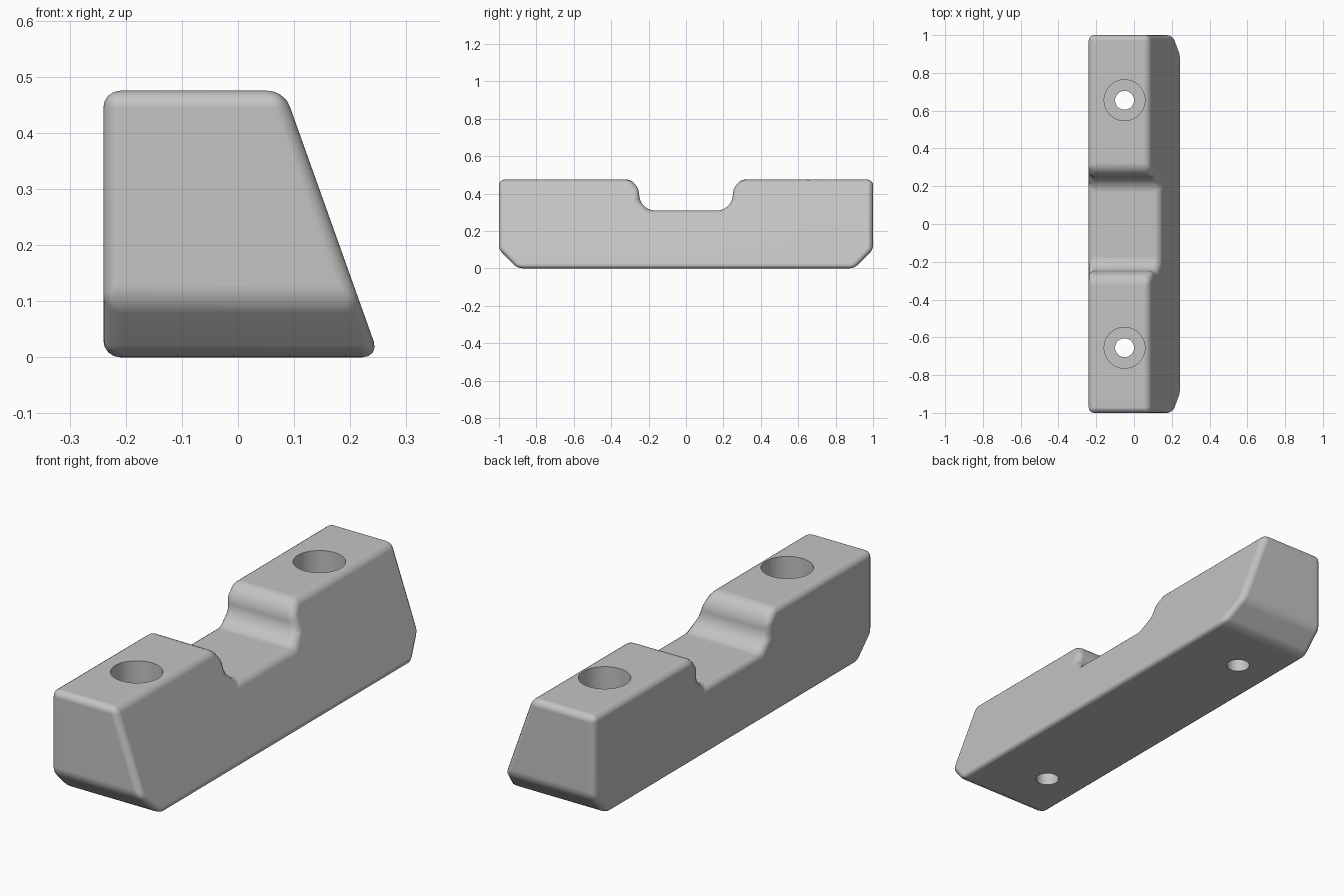
import bpy, bmesh, math
from mathutils import Vector

cube = bpy.data.objects.get("Cube")
if cube:
    bpy.data.objects.remove(cube, do_unlink=True)

grey = bpy.data.materials.new("plain grey")
grey.use_nodes = True
color = (0.55, 0.55, 0.55, 1)
grey.diffuse_color = color
grey.node_tree.nodes["Principled BSDF"].inputs["Base Color"].default_value = color

# Side profile: half of it, mirrored along the length
half = [(0.9, 0), (1, 0.1), (1, 0.475), (0.295, 0.475),
        (0.25, 0.425), (0.25, 0.36), (0.2, 0.31)]
profile = half + [(-y, z) for y, z in reversed(half)]

# Block: profile extruded across the width, then cut along the sloped side
bm = bmesh.new()
face = bm.faces.new([bm.verts.new((-0.24, y, z)) for y, z in profile])
side = bmesh.ops.extrude_face_region(bm, geom=[face])["geom"]
bmesh.ops.translate(bm, vec=(0.6, 0, 0),
                    verts=[v for v in side if isinstance(v, bmesh.types.BMVert)])
bmesh.ops.recalc_face_normals(bm, faces=bm.faces)
cut = bmesh.ops.bisect_plane(bm, geom=bm.verts[:] + bm.edges[:] + bm.faces[:],
                             plane_co=(0.252, 0, 0),
                             plane_no=Vector((1, 0, 0.357)), clear_outer=True)
edges = [e for e in cut["geom_cut"] if isinstance(e, bmesh.types.BMEdge)]
bmesh.ops.holes_fill(bm, edges=edges)
bmesh.ops.recalc_face_normals(bm, faces=bm.faces)
mesh = bpy.data.meshes.new("block")
bm.to_mesh(mesh)
bm.free()
block = bpy.data.objects.new("mounting_block", mesh)
bpy.context.collection.objects.link(block)
mesh.materials.append(grey)

# Rounded edges
bevel = block.modifiers.new("rounded edges", "BEVEL")
bevel.width = 0.03
bevel.segments = 4
bevel.limit_method = "ANGLE"
bevel.angle_limit = math.radians(30)


def drill(y, radius, bottom, name):
    """Cut a round vertical hole from the top down to the given height."""
    top = 0.7
    bpy.ops.mesh.primitive_cylinder_add(vertices=64, radius=radius, depth=top - bottom,
                                        location=(-0.05, y, (top + bottom) / 2))
    cutter = bpy.context.object
    cutter.name = name
    cutter.hide_render = True
    cutter.data.materials.append(grey)
    hole = block.modifiers.new(name, "BOOLEAN")
    hole.operation = "DIFFERENCE"
    hole.solver = "EXACT"
    hole.object = cutter
    return cutter


# Bolt holes with wide recesses for the bolt heads
cutters = []
for y, end in ((-0.655, "front"), (0.655, "back")):
    cutters.append(drill(y, 0.108, 0.2, end + "_recess"))
    cutters.append(drill(y, 0.05, -0.2, end + "_bolt_hole"))

bpy.ops.object.select_all(action="DESELECT")
block.select_set(True)
bpy.context.view_layer.objects.active = block
for name in [m.name for m in block.modifiers]:
    bpy.ops.object.modifier_apply(modifier=name)
for cutter in cutters:
    bpy.data.objects.remove(cutter, do_unlink=True)

# Smooth roundings, flat main faces
bpy.ops.object.shade_smooth_by_angle(angle=math.radians(40))
normals = block.modifiers.new("even shading", "WEIGHTED_NORMAL")
normals.keep_sharp = True
